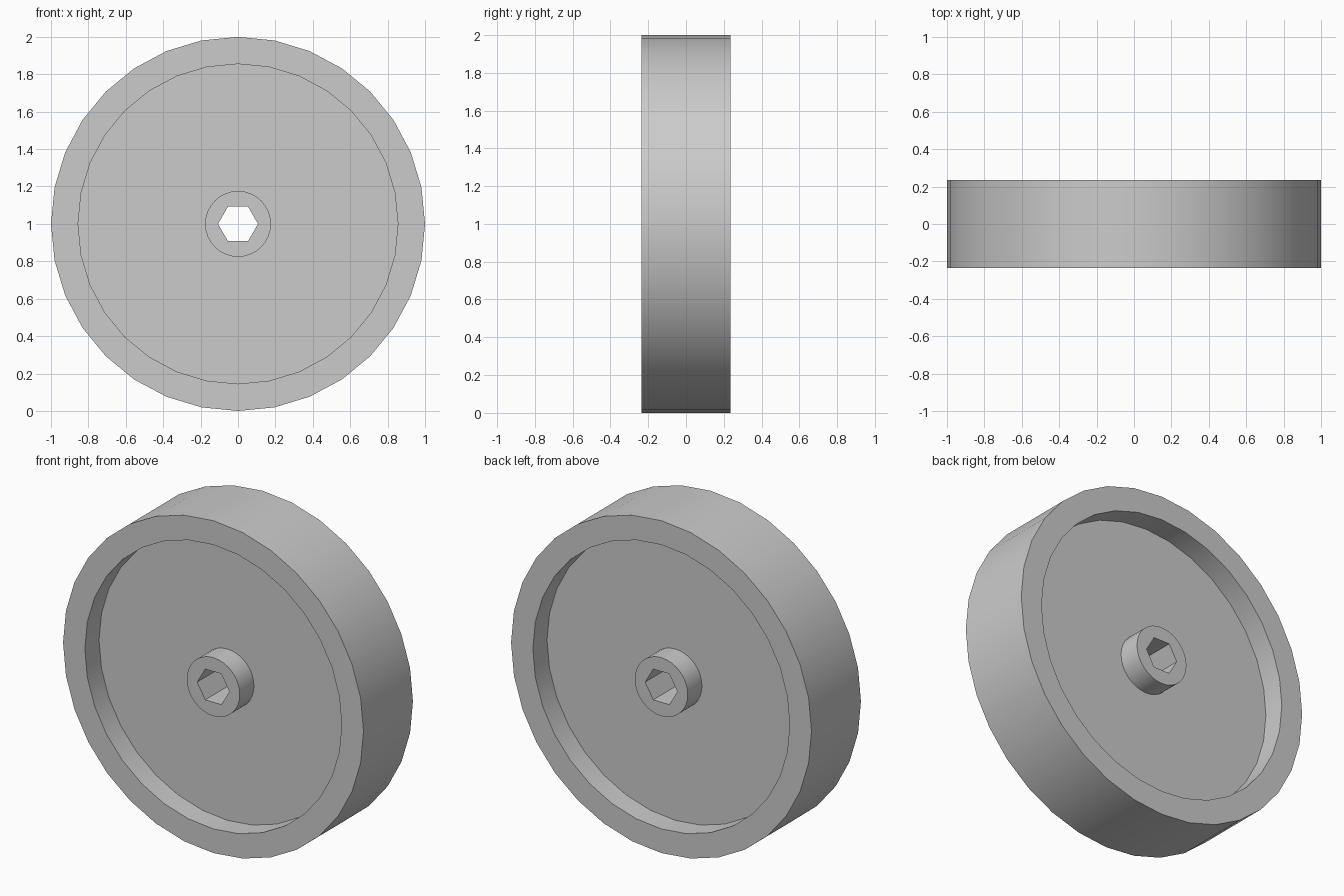
import bpy, bmesh, math
from mathutils import Matrix

cube = bpy.data.objects.get("Cube")
if cube:
    bpy.data.objects.remove(cube, do_unlink=True)

HALF = 0.235      # half width of the wheel
WEB = 0.10        # half thickness of the centre disc
SEGMENTS = 32
CENTRE = Matrix.Translation((0, 0, 1))

grey = bpy.data.materials.new("light grey")
grey.use_nodes = True
grey.diffuse_color = (0.6, 0.6, 0.6, 1)
grey.node_tree.nodes["Principled BSDF"].inputs["Base Color"].default_value = (0.6, 0.6, 0.6, 1)


def add_object(name, bm):
    bmesh.ops.remove_doubles(bm, verts=bm.verts, dist=0.0001)
    bmesh.ops.recalc_face_normals(bm, faces=bm.faces)
    bm.transform(CENTRE)
    mesh = bpy.data.meshes.new(name)
    bm.to_mesh(mesh)
    bm.free()
    mesh.materials.append(grey)
    obj = bpy.data.objects.new(name, mesh)
    bpy.context.collection.objects.link(obj)
    return obj


def lathe(name, half_profile, closed=False):
    """Spin (radius, y) points, mirrored front to back, round the axle."""
    profile = half_profile + [(r, -y) for r, y in reversed(half_profile)]
    bm = bmesh.new()
    verts = [bm.verts.new((r, y, 0)) for r, y in profile]
    edges = [bm.edges.new(pair) for pair in zip(verts, verts[1:])]
    if closed:
        edges.append(bm.edges.new((verts[-1], verts[0])))
    bmesh.ops.spin(bm, geom=verts + edges, cent=(0, 0, 0), axis=(0, 1, 0),
                   angle=math.tau, steps=SEGMENTS)
    return add_object(name, bm)


def smooth(obj):
    bpy.ops.object.select_all(action='DESELECT')
    obj.select_set(True)
    bpy.context.view_layer.objects.active = obj
    bpy.ops.object.shade_smooth_by_angle(angle=math.radians(30))


# Wheel body: hub, recessed disc and rim in one profile
body = lathe("wheel_body", [(0, -HALF), (0.176, -HALF), (0.176, -WEB),
                            (0.855, -WEB), (0.855, -HALF), (0.98, -HALF)])

# Thin tread band flush with the rim
tread = lathe("tread_band", [(0.98, -HALF), (1.0, -HALF)], closed=True)

# Hexagonal axle bore
bm = bmesh.new()
bmesh.ops.create_cone(bm, cap_ends=True, segments=6, radius1=0.107,
                      radius2=0.107, depth=1)
corner = max(bm.verts, key=lambda v: v.co.x).co
bm.transform(Matrix.Rotation(-math.atan2(corner.y, corner.x), 4, 'Z'))
bm.transform(Matrix.Rotation(math.pi / 2, 4, 'X'))
cutter = add_object("bore_cutter", bm)
cutter.hide_render = True

bore = body.modifiers.new("bore", 'BOOLEAN')
bore.operation = 'DIFFERENCE'
bore.solver = 'EXACT'
bore.object = cutter
bpy.context.view_layer.objects.active = body
bpy.ops.object.modifier_apply(modifier=bore.name)
bpy.data.objects.remove(cutter, do_unlink=True)

for part in (body, tread):
    smooth(part)
